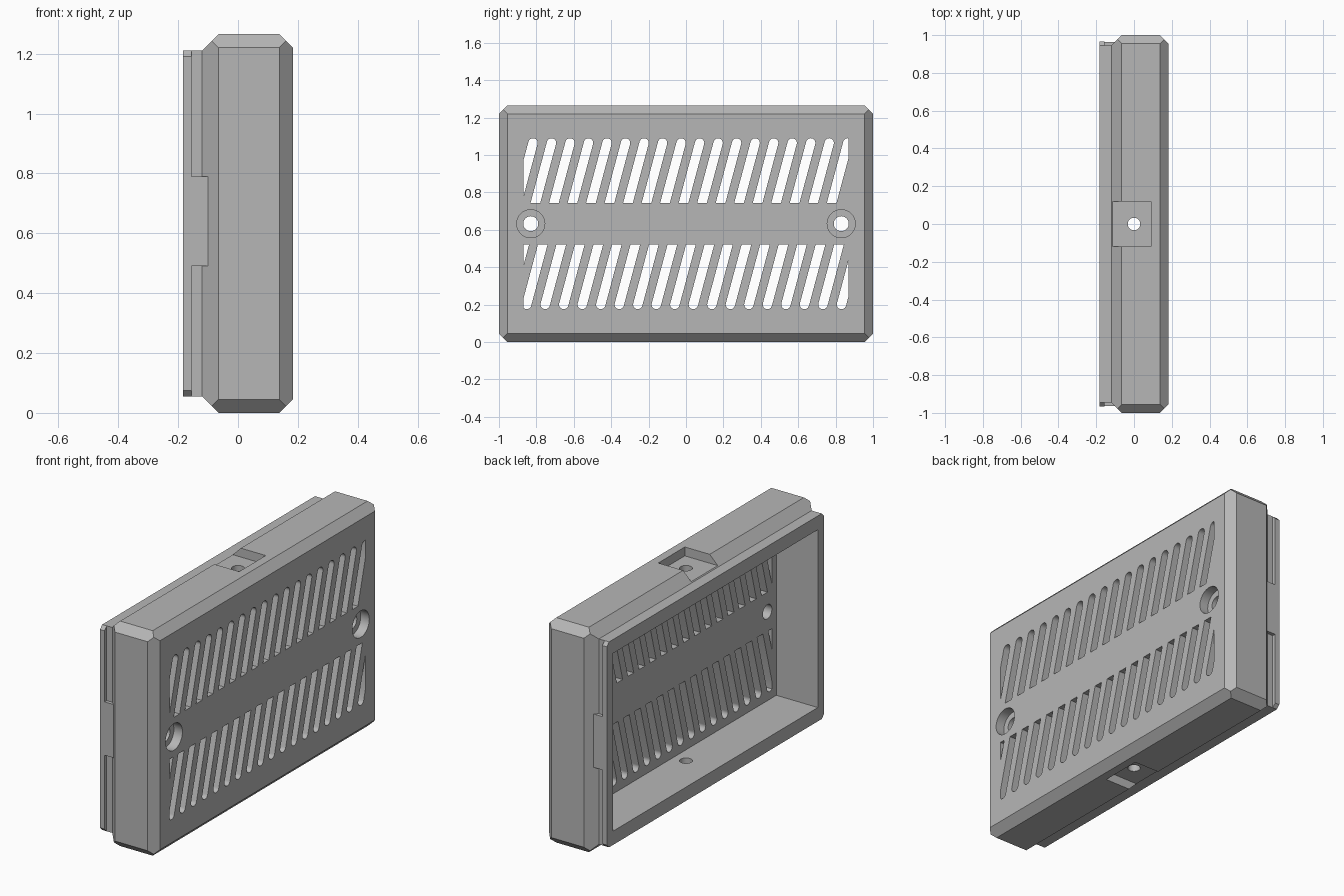
import bpy, bmesh, math
from mathutils import Vector, Matrix

if "Cube" in bpy.data.objects:
    bpy.data.objects.remove(bpy.data.objects["Cube"], do_unlink=True)

MID = 0.6325            # centre height
BACK, FACE = -0.183, 0.183

grey = bpy.data.materials.new("plain grey")
grey.use_nodes = True
grey.diffuse_color = (0.47, 0.47, 0.47, 1)
grey.node_tree.nodes["Principled BSDF"].inputs["Base Color"].default_value = (0.47, 0.47, 0.47, 1)


def make(name, bm):
    bmesh.ops.recalc_face_normals(bm, faces=bm.faces[:])
    mesh = bpy.data.meshes.new(name)
    bm.to_mesh(mesh)
    bm.free()
    mesh.materials.append(grey)
    obj = bpy.data.objects.new(name, mesh)
    bpy.context.scene.collection.objects.link(obj)
    return obj


def add_box(bm, lo, hi):
    lo, hi = Vector(lo), Vector(hi)
    mat = Matrix.Translation((lo + hi) / 2) @ Matrix.Diagonal((*(hi - lo), 1))
    bmesh.ops.create_cube(bm, size=1, matrix=mat)


def add_prism(bm, outline, x0, x1):
    """Solid with a (y, z) outline running along x."""
    a = [bm.verts.new((x0, y, z)) for y, z in outline]
    b = [bm.verts.new((x1, y, z)) for y, z in outline]
    bm.faces.new(a)
    bm.faces.new(b[::-1])
    for i in range(len(a)):
        bm.faces.new((a[i - 1], b[i - 1], b[i], a[i]))


def circle(y, z, r, n=32):
    return [(y + r * math.cos(a * math.tau / n), z + r * math.sin(a * math.tau / n))
            for a in range(n)]


def clip(outline, normal, limit):
    """Keep the part of a convex outline where point . normal <= limit."""
    kept = []
    for p, q in zip(outline, outline[1:] + outline[:1]):
        dp, dq = p.dot(normal) - limit, q.dot(normal) - limit
        if dp <= 0:
            kept.append(p)
        if dp * dq < 0:
            kept.append(p.lerp(q, dp / (dp - dq)))
    return kept


def combine(target, bm, operation):
    tool = make("helper", bm)
    tool.hide_render = True
    mod = target.modifiers.new("combine", 'BOOLEAN')
    mod.operation = operation
    mod.solver = 'EXACT'
    mod.object = tool
    with bpy.context.temp_override(object=target, active_object=target):
        bpy.ops.object.modifier_apply(modifier=mod.name)
    bpy.data.objects.remove(tool, do_unlink=True)


# Shell: block with every edge chamfered, as the hull of its cross-sections
bm = bmesh.new()
sections = [(-0.12, [(0.945, 0.5775)]), (-0.0875, [(0.9775, 0.61)]),
            (-0.065, [(1, 0.5875), (0.955, MID)]), (0.138, [(1, 0.5875), (0.955, MID)]),
            (0.1605, [(0.9775, 0.61)]), (FACE, [(0.955, 0.5875)])]
for x, corner in sections:
    for y, z in corner:
        for s in (-1, 1):
            for t in (-1, 1):
                bm.verts.new((x, s * y, MID + t * z))
bmesh.ops.convex_hull(bm, input=bm.verts[:])
bmesh.ops.dissolve_limit(bm, angle_limit=0.01, verts=bm.verts[:], edges=bm.edges[:])

# Rear neck and snap rim, drawn out of the back face
for x in (-0.155, BACK):
    rear = min(bm.faces, key=lambda f: f.calc_center_median().x)
    rear = bmesh.ops.extrude_discrete_faces(bm, faces=[rear])["faces"][0]
    for v in rear.verts:
        v.co.x = x

# Side flanges of the rim, with clipped corners
flanks = [f for f in bm.faces
          if f.calc_center_median().x < -0.16 and abs(f.calc_center_median().y) > 0.9]
for face in bmesh.ops.extrude_discrete_faces(bm, faces=flanks)["faces"]:
    for v in face.verts:
        v.co.y += math.copysign(0.02, v.co.y)
        v.co.z -= math.copysign(0.02, v.co.z - MID)
case = make("vented_case", bm)

# Solid bridges across the side grooves
bm = bmesh.new()
for s in (-1, 1):
    y0, y1 = sorted((s * 0.925, s * 0.9645))
    add_box(bm, (-0.165, y0, 0.49), (-0.095, y1, 0.79))
combine(case, bm, 'UNION')

# Hollow interior, open at the rear
bm = bmesh.new()
add_box(bm, (-0.4, -0.91, MID - 0.5), (0.075, 0.91, MID + 0.5))
combine(case, bm, 'DIFFERENCE')

# Slanted vent slots, rounded at the outer end and clipped to two bands
TILT, R = math.radians(15), 0.025
along = Vector((math.sin(TILT), math.cos(TILT)))
side = Vector((math.cos(TILT), -math.sin(TILT)))
vents = bmesh.new()


def add_slot(y0, up):
    start = Vector((y0, MID))
    end = start + along * (up * 0.432 / math.cos(TILT))
    pts = [end + R * (math.cos(a) * side + math.sin(a) * up * along)
           for a in (math.pi * i / 12 for i in range(13))]
    pts += [start - R * side, start + R * side]
    pts = clip(pts, Vector((0, -up)), -up * (MID + up * 0.11))
    for s in (-1, 1):
        pts = clip(pts, Vector((s, 0)), 0.87)
    add_prism(vents, pts, 0.03, 0.25)


for k in range(18):
    add_slot(-0.934 + 0.099 * k, 1)
    add_slot(-0.934 + 0.099 * (k + 1), -1)
add_slot(-0.934 + 0.099 * 19, -1)

# Screw holes beside the vents
for y in (-0.83, 0.83):
    add_prism(vents, circle(y, MID, 0.04), 0.03, 0.25)
combine(case, vents, 'DIFFERENCE')

# Counterbores for the screws
bm = bmesh.new()
for y in (-0.83, 0.83):
    add_prism(bm, circle(y, MID, 0.075, 40), 0.13, 0.25)
combine(case, bm, 'DIFFERENCE')

# Square pockets in the top and bottom
bm = bmesh.new()
for z0, z1 in ((1.215, 1.4), (-0.2, 0.05)):
    add_box(bm, (-0.15, -0.118, z0), (0.09, 0.118, z1))
combine(case, bm, 'DIFFERENCE')

# Vertical hole through both pockets
bm = bmesh.new()
bmesh.ops.create_cone(bm, cap_ends=True, segments=32, radius1=0.033, radius2=0.033, depth=2,
                      matrix=Matrix.Translation((0, 0, MID)))
combine(case, bm, 'DIFFERENCE')

# Smooth the round walls, keep the edges sharp
bpy.ops.object.select_all(action='DESELECT')
case.select_set(True)
bpy.context.view_layer.objects.active = case
bpy.ops.object.shade_smooth_by_angle(angle=math.radians(25))
